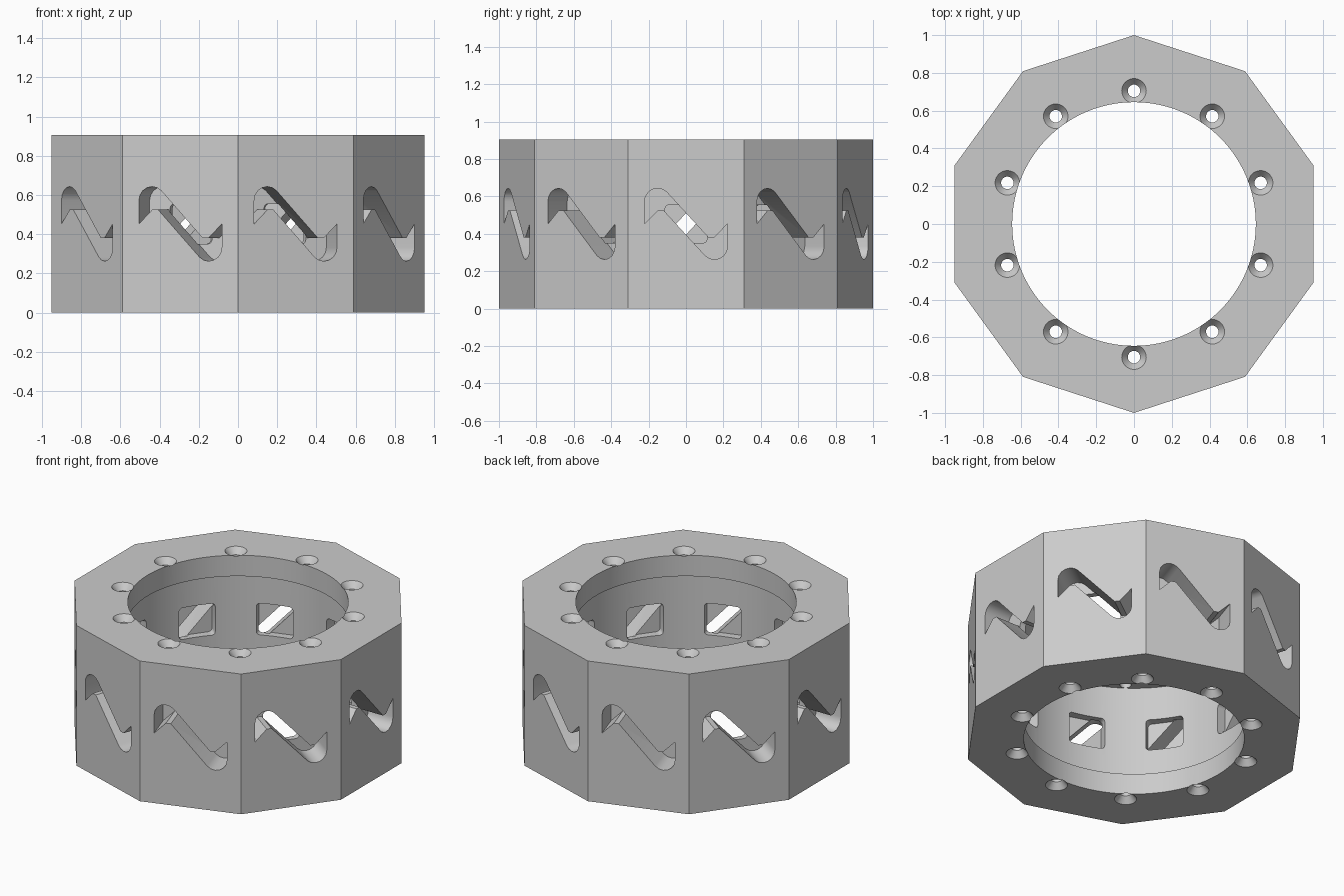
import bpy, bmesh, math
from mathutils import Matrix, Vector

if "Cube" in bpy.data.objects:
    bpy.data.objects.remove(bpy.data.objects["Cube"], do_unlink=True)

SIDES, HEIGHT = 10, 0.905
MID = HEIGHT / 2
STEP = 2 * math.pi / SIDES

grey = bpy.data.materials.new("plain_grey")
grey.use_nodes = True
grey.diffuse_color = (0.6, 0.6, 0.6, 1)
grey.node_tree.nodes["Principled BSDF"].inputs["Base Color"].default_value = (0.6, 0.6, 0.6, 1)


def loft(bm, rings):
    """Join rings of points into a closed solid with flat ends."""
    rows = [[bm.verts.new(p) for p in ring] for ring in rings]
    n = len(rows[0])
    for a, b in zip(rows, rows[1:]):
        for i in range(n):
            j = (i + 1) % n
            bm.faces.new((a[i], a[j], b[j], b[i]))
    bm.faces.new(rows[0][::-1])
    bm.faces.new(rows[-1])


def lathe(bm, profile, segments, center=(0, 0), turn=0.0):
    """Solid of revolution from (radius, height) pairs."""
    angles = [turn + 2 * math.pi * i / segments for i in range(segments)]
    loft(bm, [[(center[0] + r * math.cos(a), center[1] + r * math.sin(a), z)
               for a in angles] for r, z in profile])


def prism(bm, outline, near, far, angle):
    """Outline on a side face, extruded along the radius."""
    spin = Matrix.Rotation(angle, 3, "Z")
    loft(bm, [[spin @ Vector((d, t, MID + h)) for t, h in outline] for d in (near, far)])


def make(name, bm):
    bmesh.ops.recalc_face_normals(bm, faces=bm.faces)
    mesh = bpy.data.meshes.new(name)
    bm.to_mesh(mesh)
    bm.free()
    mesh.materials.append(grey)
    obj = bpy.data.objects.new(name, mesh)
    bpy.context.collection.objects.link(obj)
    return obj


def fillet(corner, radius, start, sweep, count=6):
    return [(corner[0] + radius * math.cos(math.radians(start + sweep * i / count)),
             corner[1] + radius * math.sin(math.radians(start + sweep * i / count)))
            for i in range(count + 1)]


# Ten-sided body
bm = bmesh.new()
lathe(bm, [(1, 0), (1, HEIGHT)], SIDES, turn=math.pi / 2)
body = make("ring_body", bm)

# Round bore with a wider chamber between two lips
bm = bmesh.new()
LIP, BORE, CHAMBER = 0.135, 0.645, 0.742
lathe(bm, [(BORE, -0.1), (BORE, LIP), (CHAMBER, LIP), (CHAMBER, HEIGHT - LIP),
           (BORE, HEIGHT - LIP), (BORE, HEIGHT + 0.1)], 120)
cutters = [make("bore_cutter", bm)]

# Slanted slots with hooked ends, one per side
half = [(-0.222, 0)] + fillet((-0.152, 0.12), 0.07, 180, -135) + [(0.12, -0.073), (0.15, -0.073)]
slot = half + [(-t, -h) for t, h in half]
bm = bmesh.new()
for i in range(SIDES):
    prism(bm, slot, 0.775, 1.1, i * STEP)
cutters.append(make("slot_cutter", bm))

# Rounded square windows opening the slots into the chamber
window = []
for k, (sx, sz) in enumerate([(1, 1), (-1, 1), (-1, -1), (1, -1)]):
    window += fillet((0.09 * sx, 0.08 * sz), 0.022, 90 * k, 90, 4)
bm = bmesh.new()
for i in range(SIDES):
    prism(bm, window, 0.66, 0.79, i * STEP)
cutters.append(make("window_cutter", bm))

# Countersunk screw holes through both lips, in line with the corners
bm = bmesh.new()
for i in range(SIDES):
    a = (i + 0.5) * STEP
    lathe(bm, [(0.097, -0.04), (0.033, 0.04), (0.033, HEIGHT - 0.04), (0.097, HEIGHT + 0.04)],
          32, (0.705 * math.cos(a), 0.705 * math.sin(a)))
cutters.append(make("screw_hole_cutter", bm))

# Cut everything out of the body
bpy.context.view_layer.objects.active = body
for cutter in cutters:
    mod = body.modifiers.new(cutter.name, "BOOLEAN")
    mod.operation = "DIFFERENCE"
    mod.solver = "EXACT"
    mod.object = cutter
    bpy.ops.object.modifier_apply(modifier=mod.name)
    bpy.data.objects.remove(cutter, do_unlink=True)

bpy.ops.object.select_all(action="DESELECT")
body.select_set(True)
bpy.ops.object.shade_smooth_by_angle(angle=math.radians(25))
